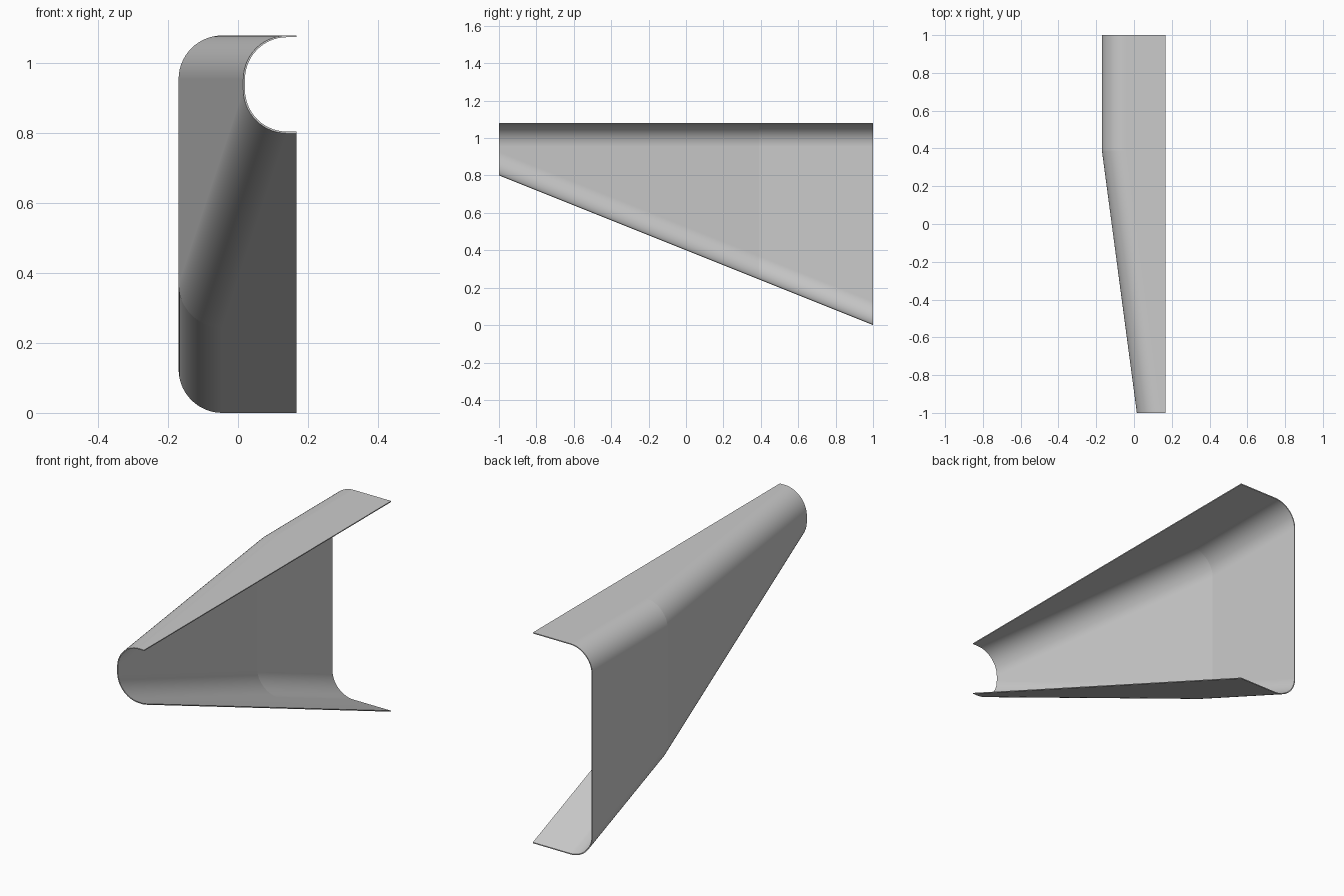
import bpy, bmesh
from math import sin, cos, pi, radians

cube = bpy.data.objects.get("Cube")
if cube:
    bpy.data.objects.remove(cube, do_unlink=True)

EDGE_X = 0.168     # open side of the channel
TOP = 1.08
RADIUS = 0.125
WALL = 0.005
STEPS = 14         # facets in each rounded corner


def c_profile(left, bottom, inset):
    """C-shaped path from the upper flange lip to the lower one."""
    r = RADIUS - inset
    cx = left + RADIUS
    pts = [(EDGE_X, TOP - inset)]
    for cz, start in ((TOP - RADIUS, pi / 2), (bottom + RADIUS, pi)):
        for i in range(STEPS + 1):
            a = start + i / STEPS * pi / 2
            pts.append((cx + r * cos(a), cz + r * sin(a)))
    pts.append((EDGE_X, bottom + inset))
    return pts


def section(bm, y, left):
    """Closed thin-wall section; the underside slopes down to the back."""
    bottom = 0.80 * (1 - y) / 2
    outer = c_profile(left, bottom, 0)
    inner = c_profile(left, bottom, WALL)
    return [bm.verts.new((x, y, z)) for x, z in outer + inner[::-1]]


# Tapered channel lofted through front, kink and back sections
bm = bmesh.new()
rings = [section(bm, y, left) for y, left in ((-1, 0.015), (0.39, -0.17), (1, -0.17))]
n = len(rings[0])
for a, b in zip(rings, rings[1:]):
    for i in range(n):
        j = (i + 1) % n
        bm.faces.new((a[i], a[j], b[j], b[i]))

# Thin end rims between outer and inner paths
for ring in (rings[0], rings[-1]):
    for i in range(n // 2 - 1):
        bm.faces.new((ring[i], ring[i + 1], ring[n - 2 - i], ring[n - 1 - i]))
bmesh.ops.recalc_face_normals(bm, faces=bm.faces)

# Smooth corners, with crisp rims and a crisp kink line
kink = set(rings[1])
for f in bm.faces:
    f.smooth = True
for e in bm.edges:
    e.smooth = e.calc_face_angle(0) < radians(30) and not kink.issuperset(e.verts)

mesh = bpy.data.meshes.new("tapered_channel")
bm.to_mesh(mesh)
bm.free()
channel = bpy.data.objects.new("tapered_channel", mesh)
bpy.context.collection.objects.link(channel)
weighted = channel.modifiers.new("flat_panels", 'WEIGHTED_NORMAL')
weighted.keep_sharp = True

# Plain grey metal
grey = bpy.data.materials.new("light_grey")
grey.use_nodes = True
colour = (0.6, 0.6, 0.6, 1)
grey.diffuse_color = colour
grey.node_tree.nodes["Principled BSDF"].inputs["Base Color"].default_value = colour
mesh.materials.append(grey)
